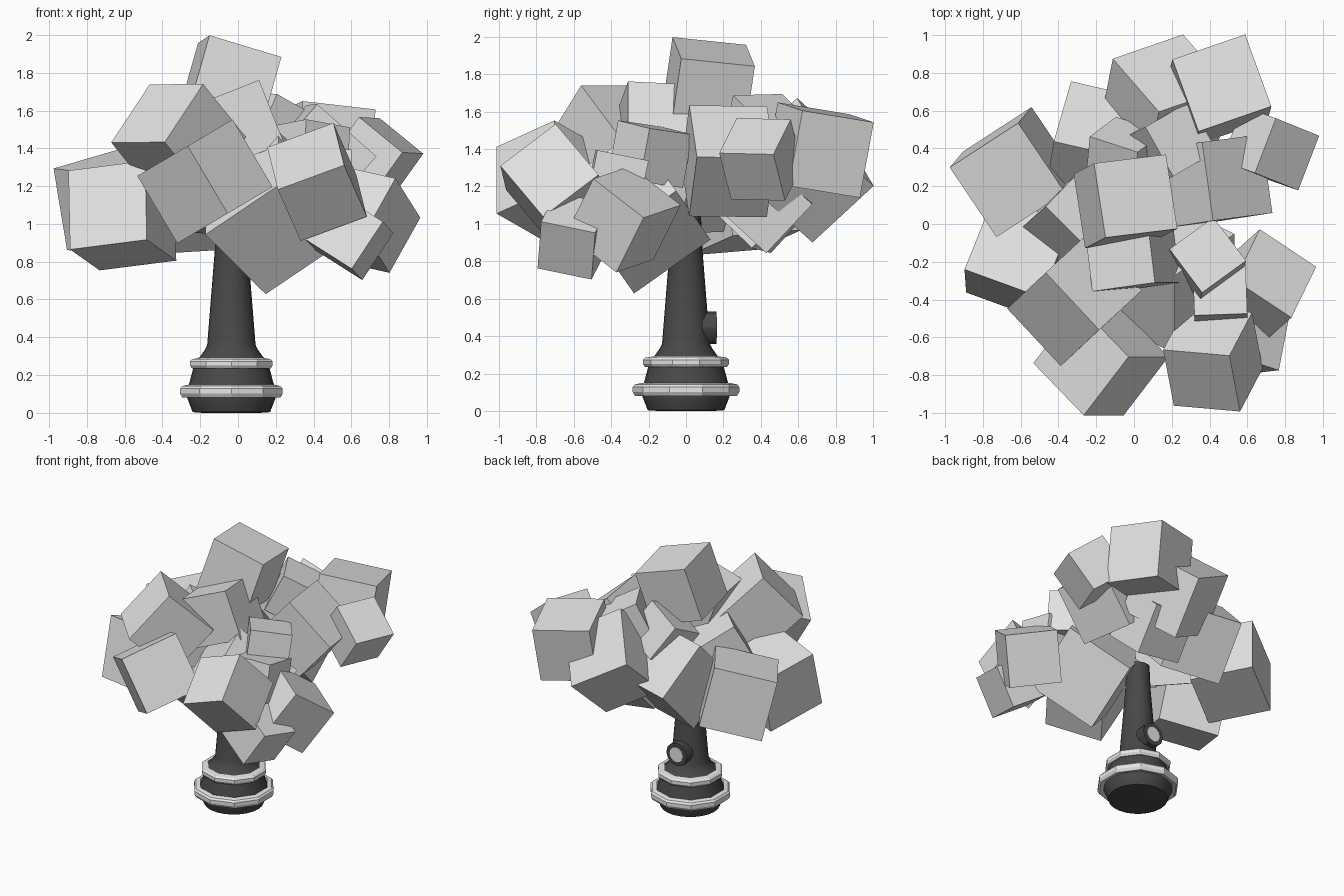
import bpy, bmesh, math
from mathutils import Vector, Matrix

if "Cube" in bpy.data.objects:
    bpy.data.objects.remove(bpy.data.objects["Cube"])


def material(name, value):
    m = bpy.data.materials.new(name)
    m.diffuse_color = (value, value, value, 1)
    m.use_nodes = True
    m.node_tree.nodes["Principled BSDF"].inputs["Base Color"].default_value = m.diffuse_color
    return m


LEAF = material("light grey foliage", 0.76)
TRIM = material("pale grey trim", 0.8)
BARK = material("dark grey trunk", 0.065)
AXIS_X = -0.035


def finish(bm, name, mat, smooth=False):
    bmesh.ops.recalc_face_normals(bm, faces=bm.faces)
    mesh = bpy.data.meshes.new(name)
    bm.to_mesh(mesh)
    bm.free()
    mesh.materials.append(mat)
    ob = bpy.data.objects.new(name, mesh)
    bpy.context.collection.objects.link(ob)
    if smooth:
        bpy.ops.object.select_all(action='DESELECT')
        ob.select_set(True)
        bpy.context.view_layer.objects.active = ob
        bpy.ops.object.shade_smooth_by_angle(angle=math.radians(30))
    return ob


def lathe(name, profile, sides, mat, closed=False, smooth=False, start=0.0):
    """Revolve (radius, height) points round the trunk axis."""
    bm = bmesh.new()
    rings = []
    for r, z in profile:
        rings.append([bm.verts.new((AXIS_X + r * math.cos(start + 2 * math.pi * i / sides),
                                    r * math.sin(start + 2 * math.pi * i / sides), z))
                      for i in range(sides)])
    pairs = list(zip(rings, rings[1:]))
    if closed:
        pairs.append((rings[-1], rings[0]))
    else:
        bm.faces.new(rings[0])
        bm.faces.new(rings[-1])
    for a, b in pairs:
        for i in range(sides):
            j = (i + 1) % sides
            bm.faces.new((a[i], a[j], b[j], b[i]))
    return finish(bm, name, mat, smooth)


def block(name, x, y, z, size, nx, ny, angle):
    """Cube with its top normal leaning by (nx, ny) and one edge heading along angle."""
    n = Vector((nx, ny, math.sqrt(1 - nx * nx - ny * ny)))
    c, s = math.cos(math.radians(angle)), math.sin(math.radians(angle))
    u = Vector((c, s, -(nx * c + ny * s) / n.z)).normalized()
    v = n.cross(u)
    turn = Matrix((u, v, n)).transposed().to_4x4()
    bm = bmesh.new()
    bmesh.ops.create_cube(bm, size=size, matrix=Matrix.Translation((x, y, z)) @ turn)
    finish(bm, name, LEAF)


# trunk with a flared foot
lathe("trunk", [(0.15, 0), (0.205, 0.004), (0.215, 0.03), (0.236, 0.085), (0.236, 0.125),
                (0.222, 0.16), (0.205, 0.225), (0.19, 0.28), (0.168, 0.295), (0.14, 0.335),
                (0.128, 0.36), (0.088, 0.86), (0.08, 1.05)], 24, BARK, smooth=True)

# two ten-sided bands around the foot
for name, r, z, h in (("lower_band", 0.285, 0.115, 0.034), ("upper_band", 0.23, 0.262, 0.028)):
    inner = r - 0.045
    lathe(name, [(inner, z - h * 0.8), (r - 0.012, z - h), (r, z - h * 0.4), (r, z + h * 0.4),
                 (r - 0.012, z + h * 0.8), (inner, z + h)], 10, TRIM, closed=True, start=math.pi / 2)

# branch stub at the back with a pale cut end
for name, r, y0, y1, mat in (("branch_stub", 0.086, 0.06, 0.163, BARK),
                             ("stub_cut_end", 0.056, 0.160, 0.167, TRIM)):
    bm = bmesh.new()
    bmesh.ops.create_cone(bm, cap_ends=True, segments=12, radius1=r, radius2=r, depth=y1 - y0,
                          matrix=Matrix.Translation((AXIS_X, (y0 + y1) / 2, 0.445))
                          @ Matrix.Rotation(math.pi / 2, 4, 'X'))
    finish(bm, name, mat, smooth=True)

# foliage blocks: centre, size, lean of top, heading of an edge
upper_blocks = [
    (-0.045, 0.12, 1.73, 0.40, 0.27, 0.14, 7),
    (-0.315, -0.40, 1.446, 0.415, 0.49, 0.46, -47),
    (-0.01, -0.155, 1.52, 0.36, -0.37, 0.0, 8),
    (0.383, -0.19, 1.373, 0.29, 0.05, 0.18, 36),
    (0.455, -0.37, 1.23, 0.28, 0.0, 0.2, 2),
    (0.41, 0.225, 1.335, 0.42, 0.65, 0.1, 98),
    (0.722, 0.40, 1.345, 0.31, 0.57, -0.2, 69),
    (0.455, 0.71, 1.395, 0.41, 0.05, 0.18, -70),
    (0.164, 0.635, 1.287, 0.45, 0.142, 0.727, 19),
    (-0.05, 0.345, 1.445, 0.29, -0.48, -0.36, -18),
    (0.19, 0.42, 1.49, 0.30, 0.4, 0.2, 30),
]
lower_blocks = [
    (-0.612, -0.18, 1.044, 0.435, -0.02, 0.28, -20),
    (-0.635, 0.275, 1.115, 0.445, -0.16, -0.19, 33),
    (-0.175, -0.72, 1.225, 0.415, -0.51, 0.0, -46),
    (0.418, -0.715, 1.222, 0.375, -0.32, -0.61, -5),
    (0.18, -0.276, 1.06, 0.50, -0.637, -0.444, 90),
    (0.668, -0.335, 1.025, 0.365, 0.447, 0.401, 64),
    (0.59, -0.60, 0.935, 0.30, 0.55, 0.065, 79),
    (-0.185, 0.395, 1.175, 0.45, 0.11, 0.67, -13),
    (-0.28, 0.01, 1.225, 0.40, 0.37, 0.33, -45),
    (0.18, 0.42, 1.12, 0.36, 0.1, 0.68, 0),
]
for group, blocks in (("upper_foliage", upper_blocks), ("lower_foliage", lower_blocks)):
    for i, b in enumerate(blocks):
        block(f"{group}_{i + 1}", *b)
